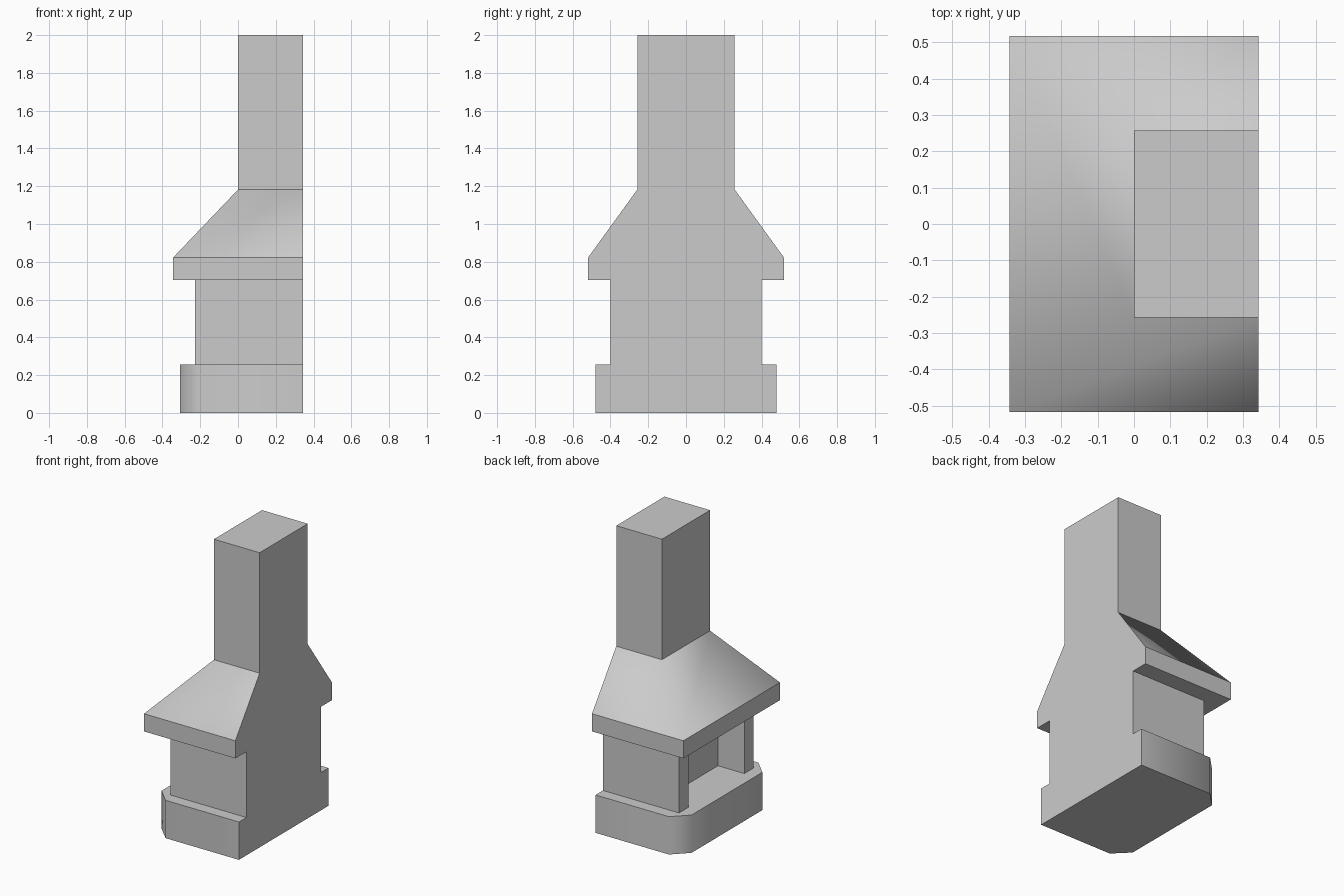
import bpy, math

if "Cube" in bpy.data.objects:
    bpy.data.objects.remove(bpy.data.objects["Cube"])

BACK = 0.343  # flat wall plane shared by every part


def loft(name, low, z0, high, z1, smooth=None):
    """Closed solid between two outlines (counter-clockwise seen from above)."""
    n = len(low)
    verts = [(x, y, z0) for x, y in low] + [(x, y, z1) for x, y in high]
    faces = [tuple(reversed(range(n))), tuple(range(n, 2 * n))]
    faces += [(i, (i + 1) % n, n + (i + 1) % n, n + i) for i in range(n)]
    mesh = bpy.data.meshes.new(name)
    mesh.from_pydata(verts, [], faces)
    obj = bpy.data.objects.new(name, mesh)
    bpy.context.collection.objects.link(obj)
    if smooth:
        bpy.ops.object.select_all(action='DESELECT')
        obj.select_set(True)
        bpy.context.view_layer.objects.active = obj
        bpy.ops.object.shade_smooth_by_angle(angle=math.radians(smooth))
    return obj


def mirrored(half):
    """Complete a -y half outline across y = 0."""
    return half + [(x, -y) for x, y in reversed(half)]


def rect(front, half_width):
    return mirrored([(front, -half_width), (BACK, -half_width)])


# Hearth base with softened front corners
base = mirrored([(-0.308, -0.38), (-0.208, -0.48), (BACK, -0.48)])
loft("hearth_base", base, 0, base, 0.257, smooth=60)

# Firebox: U-shaped walls around the opening, with a lintel across the top
fire_walls = [(-0.228, -0.4), (BACK, -0.4), (BACK, 0.4), (-0.228, 0.4),
              (-0.228, 0.3), (-0.03, 0.3), (-0.03, -0.3), (-0.228, -0.3)]
loft("firebox_walls", fire_walls, 0.257, fire_walls, 0.703)
lintel = [(-0.228, -0.3), (-0.03, -0.3), (-0.03, 0.3), (-0.228, 0.3)]
loft("lintel", lintel, 0.62, lintel, 0.703)

# Mantel shelf
shelf = rect(-0.343, 0.518)
loft("mantel_shelf", shelf, 0.703, shelf, 0.823)

# Tapering hood and chimney
stack = rect(0.0, 0.258)
loft("hood", shelf, 0.823, stack, 1.182, smooth=75)
loft("chimney", stack, 1.182, stack, 2.0)
